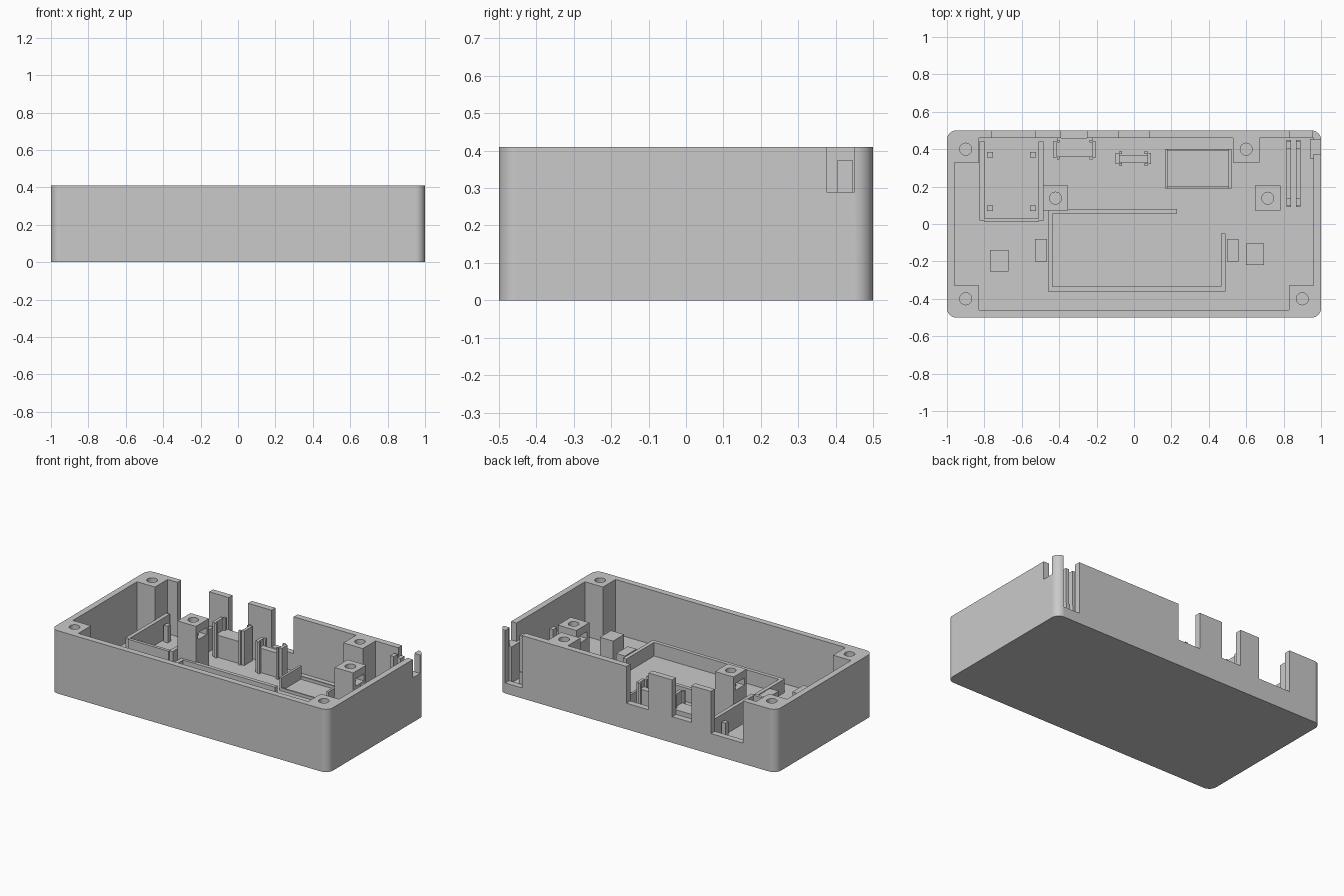
import bpy, bmesh, math

if "Cube" in bpy.data.objects:
    bpy.data.objects.remove(bpy.data.objects["Cube"])

grey = bpy.data.materials.new("grey plastic")
grey.diffuse_color = (0.59, 0.59, 0.59, 1)
grey.use_nodes = True
grey.node_tree.nodes["Principled BSDF"].inputs["Base Color"].default_value = grey.diffuse_color
FLOOR, TOP, SINK = 0.056, 0.41, 0.002


def prism(name, points, z0, z1):
    """Extrude a closed outline from z0 up to z1."""
    bm = bmesh.new()
    base = bm.faces.new([bm.verts.new((x, y, z0)) for x, y in points])
    top = bmesh.ops.extrude_face_region(bm, geom=[base])["geom"]
    bmesh.ops.translate(bm, vec=(0, 0, z1 - z0),
                        verts=[v for v in top if isinstance(v, bmesh.types.BMVert)])
    bmesh.ops.recalc_face_normals(bm, faces=bm.faces)
    mesh = bpy.data.meshes.new(name)
    bm.to_mesh(mesh)
    bm.free()
    mesh.materials.append(grey)
    ob = bpy.data.objects.new(name, mesh)
    bpy.context.collection.objects.link(ob)
    return ob


def box(name, x0, x1, y0, y1, z1, z0=FLOOR - SINK):
    return prism(name, [(x0, y0), (x1, y0), (x1, y1), (x0, y1)], z0, z1)


def cylinder(name, x, y, r, z0, z1, n=32):
    ring = [(x + r * math.cos(2 * math.pi * i / n), y + r * math.sin(2 * math.pi * i / n))
            for i in range(n)]
    return prism(name, ring, z0, z1)


def cut(ob, cutter):
    mod = ob.modifiers.new("cut", 'BOOLEAN')
    mod.operation, mod.solver, mod.object = 'DIFFERENCE', 'EXACT', cutter
    bpy.context.view_layer.objects.active = ob
    bpy.ops.object.modifier_apply(modifier=mod.name)
    bpy.data.objects.remove(cutter, do_unlink=True)


def smooth(ob):
    bpy.ops.object.select_all(action='DESELECT')
    ob.select_set(True)
    bpy.context.view_layer.objects.active = ob
    bpy.ops.object.shade_smooth_by_angle(angle=math.radians(30))
    ob.modifiers.new("flat sides", 'WEIGHTED_NORMAL').keep_sharp = True


# Case: rounded block hollowed out, leaving screw posts
R = 0.05
outline = []
for cx, cy, a0 in ((1, 0.5, 0), (-1, 0.5, 90), (-1, -0.5, 180), (1, -0.5, 270)):
    for i in range(9):
        a = math.radians(a0 + i * 90 / 8)
        outline.append((cx - math.copysign(R, cx) + R * math.cos(a),
                        cy - math.copysign(R, cy) + R * math.sin(a)))
case = prism("case", outline, 0, TOP)
cavity = [(-.96, -.33), (-.83, -.33), (-.83, -.46), (.83, -.46), (.83, -.33), (.96, -.33),
          (.96, .46), (.67, .46), (.67, .33), (.53, .33), (.53, .46), (-.83, .46),
          (-.83, .33), (-.96, .33)]
cut(case, prism("cavity_cutter", cavity, FLOOR, 0.6))

# Connector openings in the back wall and the cable notch in the right wall
for x0, x1, z in ((-.76, -.53, .135), (-.39, -.25, .17), (-.08, .08, .17), (.835, .955, .068)):
    cut(case, box("opening_cutter", x0, x1, .44, .6, .6, z))
cut(case, box("notch_cutter", .93, 1.1, .375, .45, .6, .29))

# Screw holes
for x, y in ((-.9, .4), (-.9, -.4), (.9, -.4), (.6, .4)):
    cut(case, cylinder("hole_cutter", x, y, .032, .15, .6))
smooth(case)

# Board posts with screw hole and sideways nut slot
for x, y in ((-.42, .138), (.715, .138)):
    post = box("board_post", x - .067, x + .067, y - .067, y + .067, .38)
    cut(post, cylinder("hole_cutter", x, y, .032, .2, .6))
    cut(post, box("slot_cutter", x - .1, x + .1, y - .045, y + .045, .33, .285))
    smooth(post)

# Battery tray walls
for x0, x1, y0, y1 in ((-.46, -.435, -.36, .08), (-.435, .465, -.36, -.335),
                       (.465, .49, -.36, -.05), (-.435, .23, .055, .08)):
    box("battery_tray_wall", x0, x1, y0, y1, .145)

# Tabs beside the tray and free standing supports
box("tray_tab", -.53, -.465, -.2, -.08, .145)
box("tray_tab", .497, .56, -.2, -.08, .145)
box("support_block", -.77, -.67, -.255, -.14, .2)
box("support_block", .6, .695, -.22, -.105, .205)

# Left module holder: rails, end stop and locating pegs
box("module_rail", -.825, -.8, .02, .44, .2)
box("module_rail", -.51, -.485, .02, .44, .2)
box("module_stop", -.8, -.51, .01, .03, .2)
for x in (-.77, -.54):
    for y in (.085, .37):
        box("module_peg", x - .015, x + .015, y - .015, y + .015, .165)

# Connector cradles: a beam between two clips with hooked ends
for cx, half, y0, y1, b0, b1, zb, zc in ((-.318, .115, .345, .45, .36, .46, .2, .28),
                                         (-.003, .095, .31, .39, .33, .37, .215, .26)):
    box("cradle_beam", cx - half + .02, cx + half - .02, b0, b1, zb)
    for s in (-1, 1):
        xa, xb = sorted((cx + s * half, cx + s * (half - .02)))
        box("cradle_clip", xa, xb, y0 + .01, y1 - .01, zc)
        xa, xb = sorted((cx + s * (half - .02), cx + s * (half - .035)))
        box("cradle_hook", xa, xb, y0, y0 + .015, zc)
        box("cradle_hook", xa, xb, y1 - .015, y1, zc)

# Low rails for the back component
for x in (.165, .505):
    box("component_rail", x, x + .015, .19, .4, .14)
for y in (.19, .39):
    box("component_edge", .18, .505, y, y + .01, .075)

# Upright board slot by the right wall
for x0, x1 in ((.815, .84), (.865, .89)):
    box("slot_rail", x0, x1, .09, .45, .14)
    box("slot_fin", x0, x1, .405, .445, .375)
    box("slot_fin", x0, x1, .095, .135, .3)
box("notch_lip", .94, .965, .35, .455, .29)
